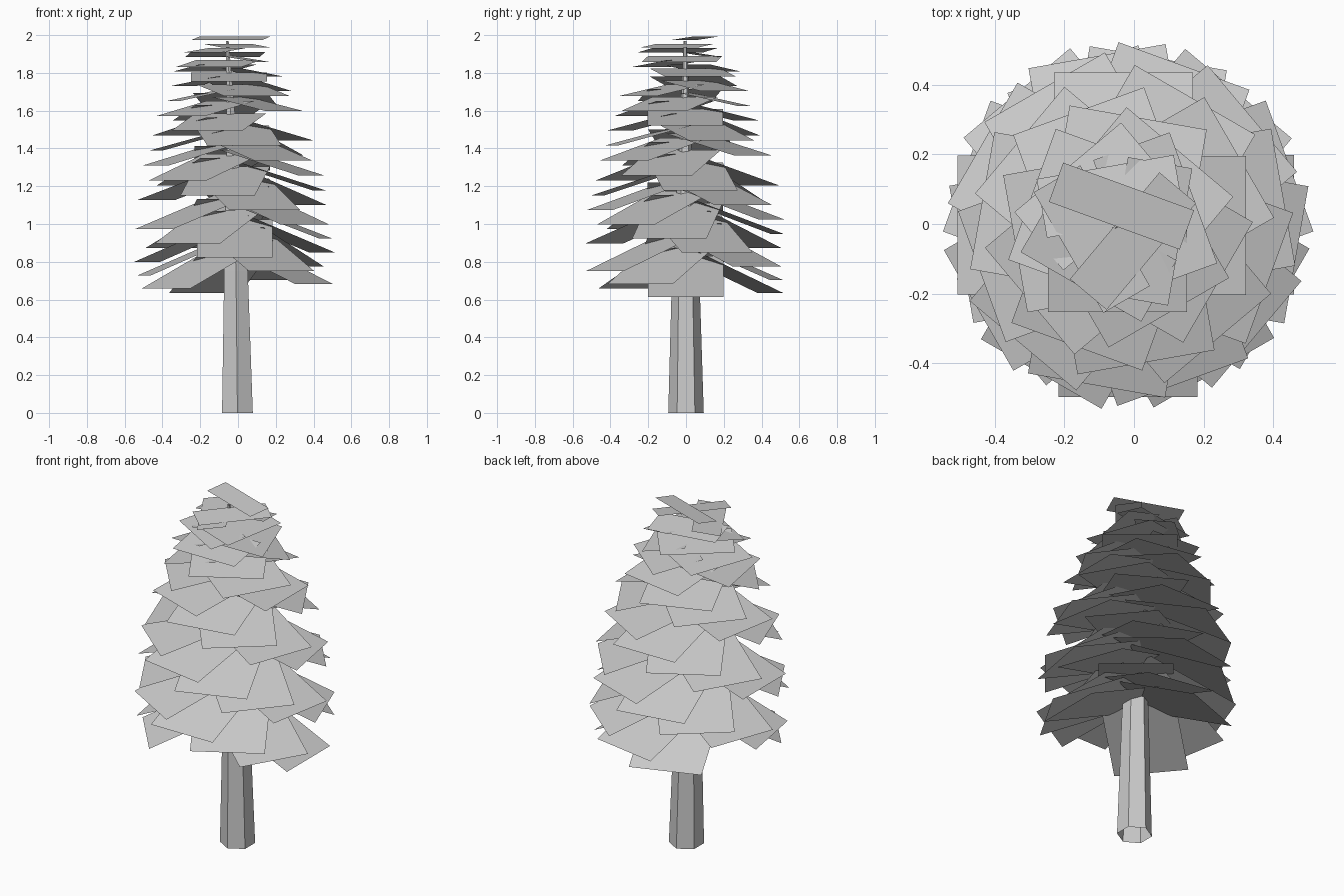
import bpy
import bmesh
import math
from mathutils import Vector

cube = bpy.data.objects.get("Cube")
if cube:
    bpy.data.objects.remove(cube)

grey = bpy.data.materials.new("plain_grey")
grey.use_nodes = True
colour = (0.6, 0.6, 0.6, 1)
grey.diffuse_color = colour
grey.node_tree.nodes["Principled BSDF"].inputs["Base Color"].default_value = colour


def finish(bm, name):
    mesh = bpy.data.meshes.new(name)
    bm.to_mesh(mesh)
    bm.free()
    mesh.materials.append(grey)
    obj = bpy.data.objects.new(name, mesh)
    bpy.context.collection.objects.link(obj)
    return obj


def trunk_centre(z):
    """The trunk bends slightly to one side as it rises."""
    return Vector((-0.003 - 0.055 * (z / 2) ** 2, -0.005 * z / 2, z))


# Six-sided tapering trunk, open at the ends: (height, radius) rings
bm = bmesh.new()
rings = []
for z, radius in [(0, 0.094), (0.75, 0.072), (1.4, 0.034), (1.97, 0.008)]:
    ring = []
    for k in range(6):
        a = math.radians(30 + 60 * k)
        ring.append(bm.verts.new(trunk_centre(z) + radius * Vector((math.cos(a), math.sin(a), 0))))
    rings.append(ring)
for low, high in zip(rings, rings[1:]):
    for k in range(6):
        n = (k + 1) % 6
        bm.faces.new((low[k], low[n], high[n], high[k]))
finish(bm, "trunk")

# Flat rectangular boughs winding up the trunk, shorter and flatter near the top
COUNT = 54
HALF_WIDTH = 0.2
bm = bmesh.new()
for i in range(COUNT):
    t = i / (COUNT - 1)
    angle = math.radians(110 * i)
    out = Vector((math.cos(angle), math.sin(angle), 0))
    side = Vector((-out.y, out.x, 0)) * HALF_WIDTH
    reach = 0.495 - 0.586 * (t - 0.2) ** 2
    # The last bough lifts a little, the others droop
    slope = 0.46 - 0.32 * t if i < COUNT - 1 else -0.15
    root = trunk_centre(0.83 + 1.145 * t)
    tip = root + out * reach - Vector((0, 0, reach * slope))
    corners = (root - side, tip - side, tip + side, root + side)
    bm.faces.new([bm.verts.new(c) for c in corners])
finish(bm, "boughs")
